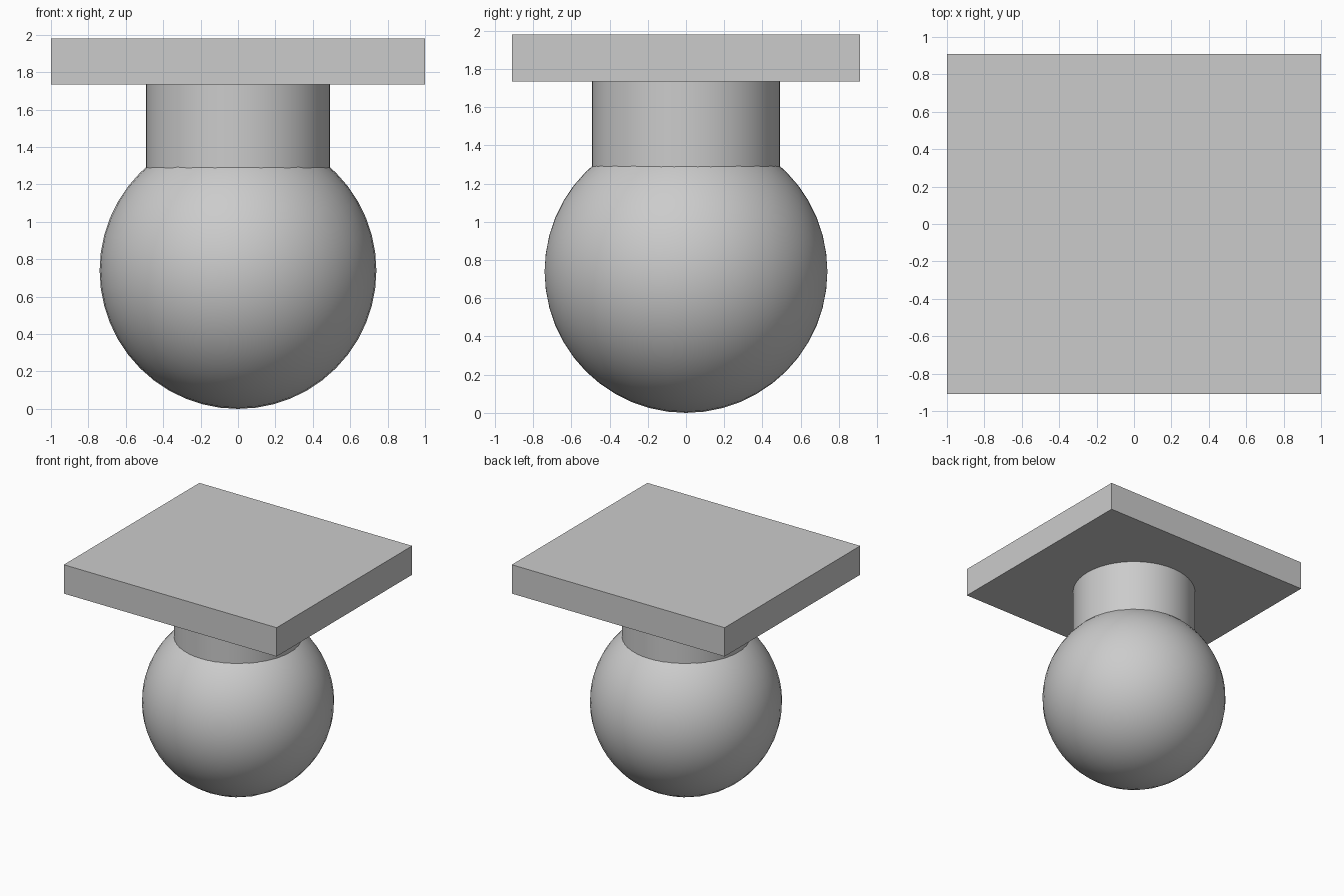
import bpy
import math

cube = bpy.data.objects.get("Cube")
if cube:
    bpy.data.objects.remove(cube, do_unlink=True)

GREY = (0.6, 0.6, 0.6, 1.0)
material = bpy.data.materials.new("plain grey")
material.use_nodes = True
material.diffuse_color = GREY
material.node_tree.nodes["Principled BSDF"].inputs["Base Color"].default_value = GREY

BALL_RADIUS = 0.74
NECK_RADIUS = 0.493
PLATE_BOTTOM, PLATE_TOP = 1.735, 1.98


def finish(name, smooth=True):
    """Name the active part, colour it and shade it."""
    part = bpy.context.object
    part.name = name
    part.data.materials.append(material)
    if smooth:
        bpy.ops.object.shade_smooth_by_angle(angle=math.radians(30))
    return part


# Round ball, poles pointing front and back
bpy.ops.mesh.primitive_uv_sphere_add(
    segments=48, ring_count=24, radius=BALL_RADIUS,
    location=(0, 0, BALL_RADIUS), rotation=(math.pi / 2, 0, 0))
finish("ball")

# Cylindrical neck, sunk into the ball
neck_bottom = 1.2
bpy.ops.mesh.primitive_cylinder_add(
    vertices=48, radius=NECK_RADIUS, depth=PLATE_BOTTOM - neck_bottom,
    location=(0, 0, (PLATE_BOTTOM + neck_bottom) / 2))
finish("neck")

# Flat mounting plate
bpy.ops.mesh.primitive_cube_add(
    size=1, location=(0, 0, (PLATE_BOTTOM + PLATE_TOP) / 2))
plate = finish("mounting_plate", smooth=False)
plate.scale = (2.0, 1.82, PLATE_TOP - PLATE_BOTTOM)
bpy.ops.object.transform_apply(location=False, rotation=False, scale=True)
